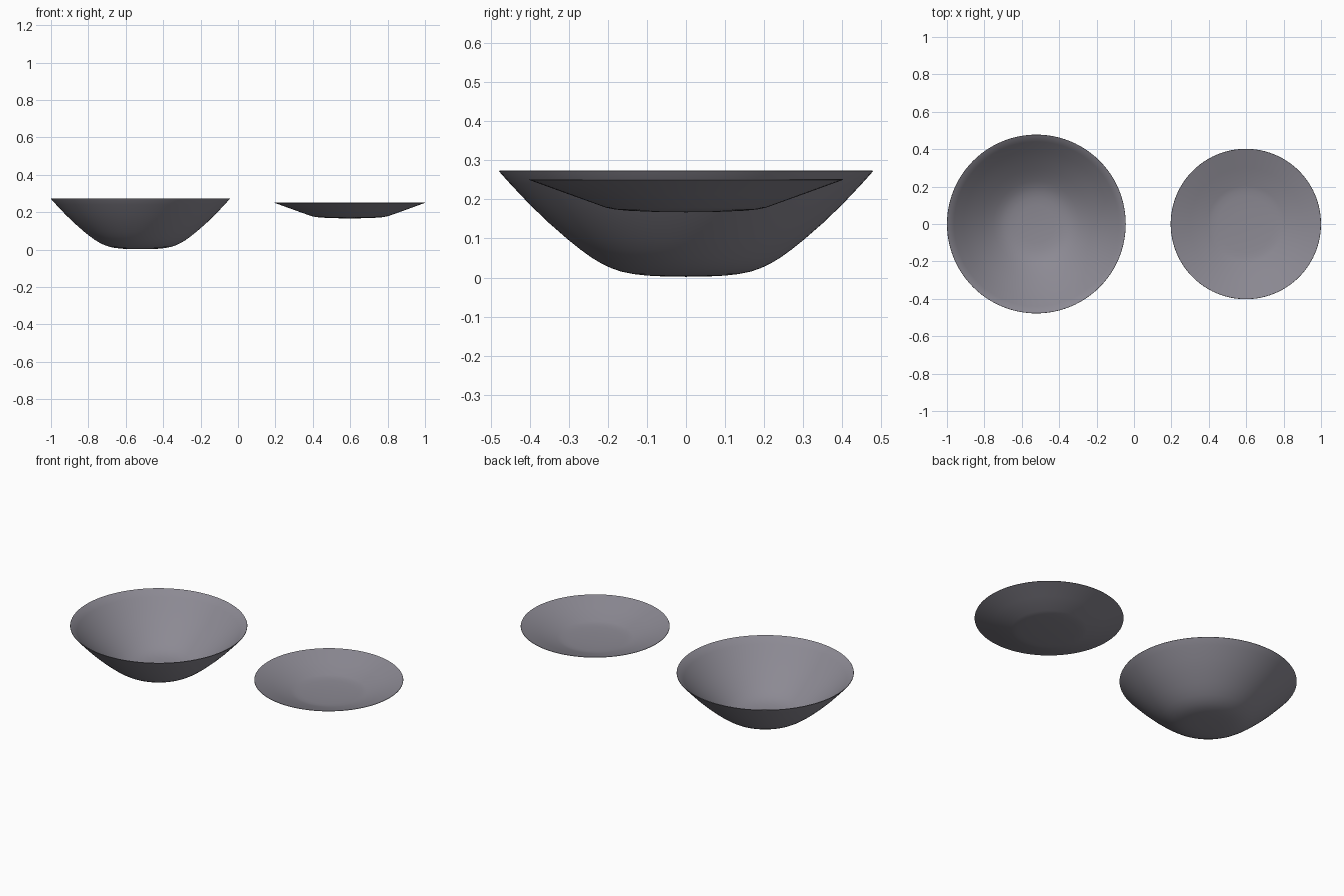
import bpy, bmesh, math

if "Cube" in bpy.data.objects:
    bpy.data.objects.remove(bpy.data.objects["Cube"])

SEGMENTS = 96

# Dark, slightly violet grey glaze
glaze = bpy.data.materials.new("dark_glaze")
glaze.diffuse_color = (0.262, 0.252, 0.292, 1)
glaze.use_nodes = True
glaze.node_tree.nodes["Principled BSDF"].inputs["Base Color"].default_value = glaze.diffuse_color


def lathe(name, profile, x):
    """Spin an (r, z) profile, running pole to pole, around a vertical axis at x."""
    bm = bmesh.new()
    rings = []
    for r, z in profile:
        if r == 0:
            rings.append([bm.verts.new((0, 0, z))] * SEGMENTS)
        else:
            rings.append([bm.verts.new((r * math.cos(2 * math.pi * i / SEGMENTS),
                                        r * math.sin(2 * math.pi * i / SEGMENTS), z))
                          for i in range(SEGMENTS)])
    for a, b in zip(rings, rings[1:]):
        for i in range(SEGMENTS):
            j = (i + 1) % SEGMENTS
            bm.faces.new(list(dict.fromkeys((a[i], a[j], b[j], b[i]))))
    bmesh.ops.recalc_face_normals(bm, faces=bm.faces)
    mesh = bpy.data.meshes.new(name)
    bm.to_mesh(mesh)
    bm.free()
    mesh.materials.append(glaze)
    obj = bpy.data.objects.new(name, mesh)
    obj.location.x = x
    bpy.context.collection.objects.link(obj)
    bpy.context.view_layer.objects.active = obj
    obj.select_set(True)
    bpy.ops.object.shade_smooth_by_angle(angle=math.radians(60))
    obj.select_set(False)
    return obj


# Deep bowl: outer wall up to a thin rounded rim, then the inner wall back down
lathe("bowl", [(0, 0.002), (0.06, 0.003), (0.10, 0.005), (0.135, 0.009),
               (0.165, 0.015), (0.19, 0.0235), (0.215, 0.035), (0.24, 0.050),
               (0.27, 0.0715), (0.30, 0.0955), (0.35, 0.139), (0.40, 0.187),
               (0.45, 0.240), (0.476, 0.269), (0.478, 0.272), (0.477, 0.274),
               (0.474, 0.273), (0.44, 0.239), (0.39, 0.188), (0.34, 0.142),
               (0.29, 0.100), (0.26, 0.077), (0.23, 0.056), (0.20, 0.038),
               (0.17, 0.026), (0.14, 0.019), (0.10, 0.014), (0, 0.011)], -0.522)

# Shallow plate with a flat well and a sloping rim
lathe("plate", [(0, 0.167), (0.08, 0.168), (0.15, 0.171), (0.18, 0.174),
                (0.205, 0.179), (0.30, 0.213), (0.402, 0.250), (0.401, 0.252),
                (0.30, 0.217), (0.205, 0.184), (0.18, 0.179), (0.15, 0.176),
                (0.08, 0.173), (0, 0.172)], 0.598)
